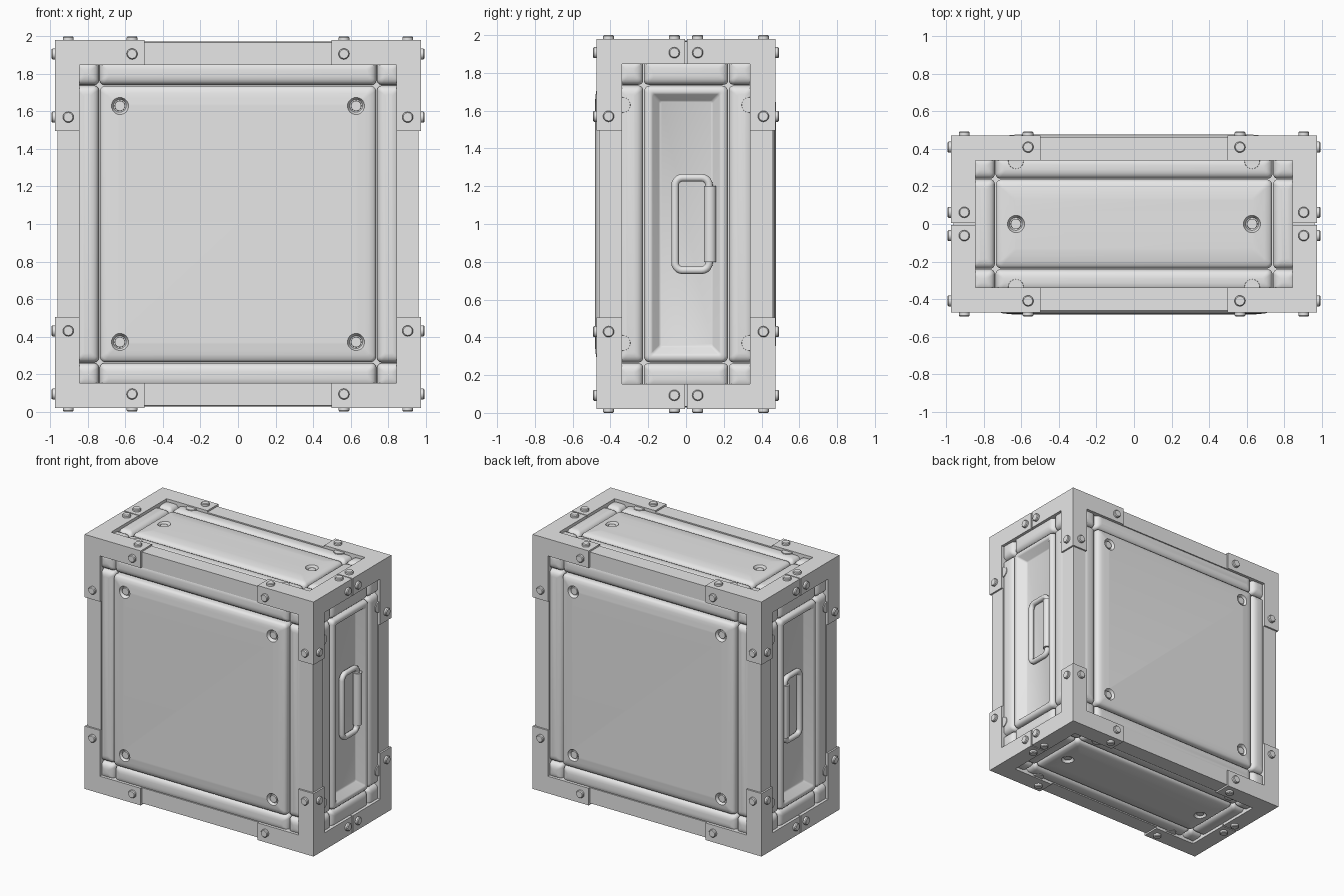
import bpy, bmesh, math
from mathutils import Matrix, Vector

if "Cube" in bpy.data.objects:
    bpy.data.objects.remove(bpy.data.objects["Cube"])

grey = bpy.data.materials.new("plain grey")
grey.diffuse_color = (0.8, 0.8, 0.8, 1)
grey.use_nodes = True
grey.node_tree.nodes["Principled BSDF"].inputs["Base Color"].default_value = grey.diffuse_color

HX, HY, HZ = 0.975, 0.473, 0.98      # frame half sizes
OX, OY, OZ = 0.845, 0.338, 0.848     # frame opening half sizes
SIGNS = [(a, b) for a in (-1, 1) for b in (-1, 1)]


def finish(name, bm):
    bmesh.ops.recalc_face_normals(bm, faces=bm.faces)
    me = bpy.data.meshes.new(name)
    bm.to_mesh(me)
    bm.free()
    me.materials.append(grey)
    ob = bpy.data.objects.new(name, me)
    bpy.context.collection.objects.link(ob)
    return ob


def smooth(ob, angle=35):
    bpy.ops.object.select_all(action='DESELECT')
    ob.select_set(True)
    bpy.context.view_layer.objects.active = ob
    bpy.ops.object.shade_smooth_by_angle(angle=math.radians(angle))


def box(bm, lo, hi):
    lo, hi = Vector(lo), Vector(hi)
    size = hi - lo
    m = Matrix.Translation((lo + hi) / 2) @ Matrix.Diagonal((*[abs(s) for s in size], 1))
    bmesh.ops.create_cube(bm, size=1, matrix=m)


def rounded(a, b, r, n=5):
    r = min(r, a * 0.98, b * 0.98)
    pts = []
    for k, (sx, sy) in enumerate(((1, 1), (-1, 1), (-1, -1), (1, -1))):
        for i in range(n + 1):
            t = (k + i / n) * math.pi / 2
            pts.append((sx * (a - r) + r * math.cos(t), sy * (b - r) + r * math.sin(t)))
    return pts


def loft(bm, m, cu, cv, a, b, r, profile):
    """Stack rounded rectangles: profile is (inset, height) pairs."""
    rings = []
    for ins, w in profile:
        rings.append([bm.verts.new(m @ Vector((cu + u, cv + v, w)))
                      for u, v in rounded(a - ins, b - ins, max(r - ins * 0.5, 0.012))])
    for p, q in zip(rings, rings[1:]):
        for i in range(len(p)):
            j = (i + 1) % len(p)
            bm.faces.new((p[i], p[j], q[j], q[i]))
    bm.faces.new(rings[0][::-1])
    bm.faces.new(rings[-1])


def disc(bm, m, u, v, w0, w1, r0, r1, seg=24):
    t = m @ Matrix.Translation((u, v, (w0 + w1) / 2))
    bmesh.ops.create_cone(bm, cap_ends=True, segments=seg, radius1=r0, radius2=r1,
                          depth=w1 - w0, matrix=t)


def face_matrix(u, v, w):
    m = Matrix((u, v, w)).transposed().to_4x4()
    m.translation = (0, 0, 1)
    return m


# Inner core behind the panels
bm = bmesh.new()
box(bm, (-0.87, -0.40, 0.11), (0.87, 0.40, 1.89))
finish("inner_core", bm)

# Recessed frame bars along all twelve edges
bm = bmesh.new()
e = 0.013
for s, t in SIGNS:
    box(bm, (-0.9, s * OY, 1 + t * OZ), (0.9, s * (HY - e), 1 + t * (HZ - e)))
    box(bm, (s * OX, -0.42, 1 + t * OZ), (s * (HX - e), 0.42, 1 + t * (HZ - e)))
    box(bm, (s * OX, t * OY, 0.1), (s * (HX - e), t * (HY - e), 1.9))
finish("frame_bars", bm)

# Corner brackets: three legs on each of the eight corners
bm = bmesh.new()
for sx in (-1, 1):
    for sy, sz in SIGNS:
        tip = (sx * HX, sy * HY, 1 + sz * HZ)
        box(bm, (sx * 0.498, sy * OY, 1 + sz * OZ), tip)
        box(bm, (sx * OX, sy * 0.004, 1 + sz * OZ), tip)
        box(bm, (sx * OX, sy * OY, 1 + sz * 0.496), tip)
finish("corner_brackets", bm)

X, Y, Z = Vector((1, 0, 0)), Vector((0, 1, 0)), Vector((0, 0, 1))
LONG, SIDE, TOP = [(.905, .57), (.565, .907)], [(.41, .57), (.062, .907)], [(.565, .41), (.905, .062)]
# name, axes, surface height, opening, groove, bolts, panel lift
FACES = [
    ("front", (X, Z, -Y), HY, (OX, OZ), (.74, .74), LONG, 0.010),
    ("back", (-X, Z, Y), HY, (OX, OZ), (.74, .74), LONG, 0.003),
    ("right", (Y, Z, X), HX, (OY, OZ), (.225, .735), SIDE, 0),
    ("left", (-Y, Z, -X), HX, (OY, OZ), (.225, .735), SIDE, 0),
    ("top", (X, Y, Z), HZ, (OX, OY), (.74, .24), TOP, -0.008),
    ("bottom", (X, -Y, -Z), HZ, (OX, OY), (.74, .24), TOP, -0.008),
]

bolts = bmesh.new()
for name, axes, h, (ou, ov), (gu, gv), bolt_list, lift in FACES:
    m = face_matrix(*axes)
    side = name in ("right", "left")

    # Padded rim: four strips and four corner pads
    bm = bmesh.new()
    pad = [(0, h - .10), (0, h - .052), (.006, h - .036), (.016, h - .025),
           (.03, h - .019), (.045, h - .016)]
    au, av = (ou + .025 - gu) / 2, (ov + .025 - gv) / 2
    for s in (-1, 1):
        loft(bm, m, s * (gu + au), 0, au - .002, gv - .002, .025, pad)
        loft(bm, m, 0, s * (gv + av), gu - .002, av - .002, .025, pad)
    for s, t in SIGNS:
        loft(bm, m, s * (gu + au), t * (gv + av), au - .002, av - .002, .025, pad)
    smooth(finish(name + "_padded_rim", bm))

    # Centre panel
    bm = bmesh.new()
    if side:
        prof = [(0, h - .12), (0, h - .04), (.006, h - .022), (.016, h - .014), (.03, h - .012),
                (.038, h - .013), (.046, h - .018), (.078, h - .07), (.086, h - .075)]
    else:
        top = h + lift
        prof = [(0, h - .07), (0, top - .035), (.005, top - .022), (.015, top - .013),
                (.04, top - .006), (.10, top)]
    loft(bm, m, 0, 0, gu - .003, gv - .003, .03, prof)
    panel = finish(name + "_panel", bm)

    # Countersunk screws
    bm = bmesh.new()
    if not side:
        spots = [(s * .63, t * .63) for s, t in SIGNS] if name in ("front", "back") else \
                [(-.63, 0), (.63, 0)]
        cut = bmesh.new()
        for u, v in spots:
            disc(cut, m, u, v, top - .025, top + .005, .034, .049)
            disc(bm, m, u, v, top - .04, top - .012, .029, .027)
        cutter = finish("screw_hole_cutter", cut)
        cutter.hide_render = True
        mod = panel.modifiers.new("holes", 'BOOLEAN')
        mod.object, mod.operation, mod.solver = cutter, 'DIFFERENCE', 'EXACT'
        bpy.context.view_layer.objects.active = panel
        bpy.ops.object.modifier_apply(modifier=mod.name)
        bpy.data.objects.remove(cutter)
    if name not in ("front", "back"):      # half hidden beside the frame
        for s, t in SIGNS:
            u, v = (s * .335, t * .63) if side else (s * .63, t * .335)
            disc(bm, m, u, v, h - .06, h - .010, .045, .040)
    smooth(finish(name + "_screws", bm))
    smooth(panel)

    # Bracket bolts
    for u, v in bolt_list:
        for s, t in SIGNS:
            disc(bolts, m, s * u, t * v, h - .01, h + .014, .029, .029, 20)
            disc(bolts, m, s * u, t * v, h + .014, h + .020, .029, .024, 20)

    # Folding handle in the side recess
    if side:
        d = 1 if name == "right" else -1
        cu = bpy.data.curves.new(name + "_handle", 'CURVE')
        cu.dimensions = '3D'
        cu.bevel_depth, cu.bevel_resolution = .021, 3
        sp = cu.splines.new('POLY')
        pts = rounded(.09, .245, .04)
        sp.points.add(len(pts) - 1)
        for p, (u, v) in zip(sp.points, pts):
            p.co = (*(m @ Vector((d * (u + .032), v, h - .048))), 1)
        sp.use_cyclic_u = True
        cu.materials.append(grey)
        bpy.context.collection.objects.link(bpy.data.objects.new(name + "_handle", cu))
        bm = bmesh.new()
        grip = m @ Matrix.Translation((d * .127, 0, h - .046)) @ Matrix.Rotation(math.pi / 2, 4, 'X')
        disc(bm, grip, 0, 0, -.2, .2, .033, .033)
        smooth(finish(name + "_handle_grip", bm))
smooth(finish("bracket_bolts", bolts))
